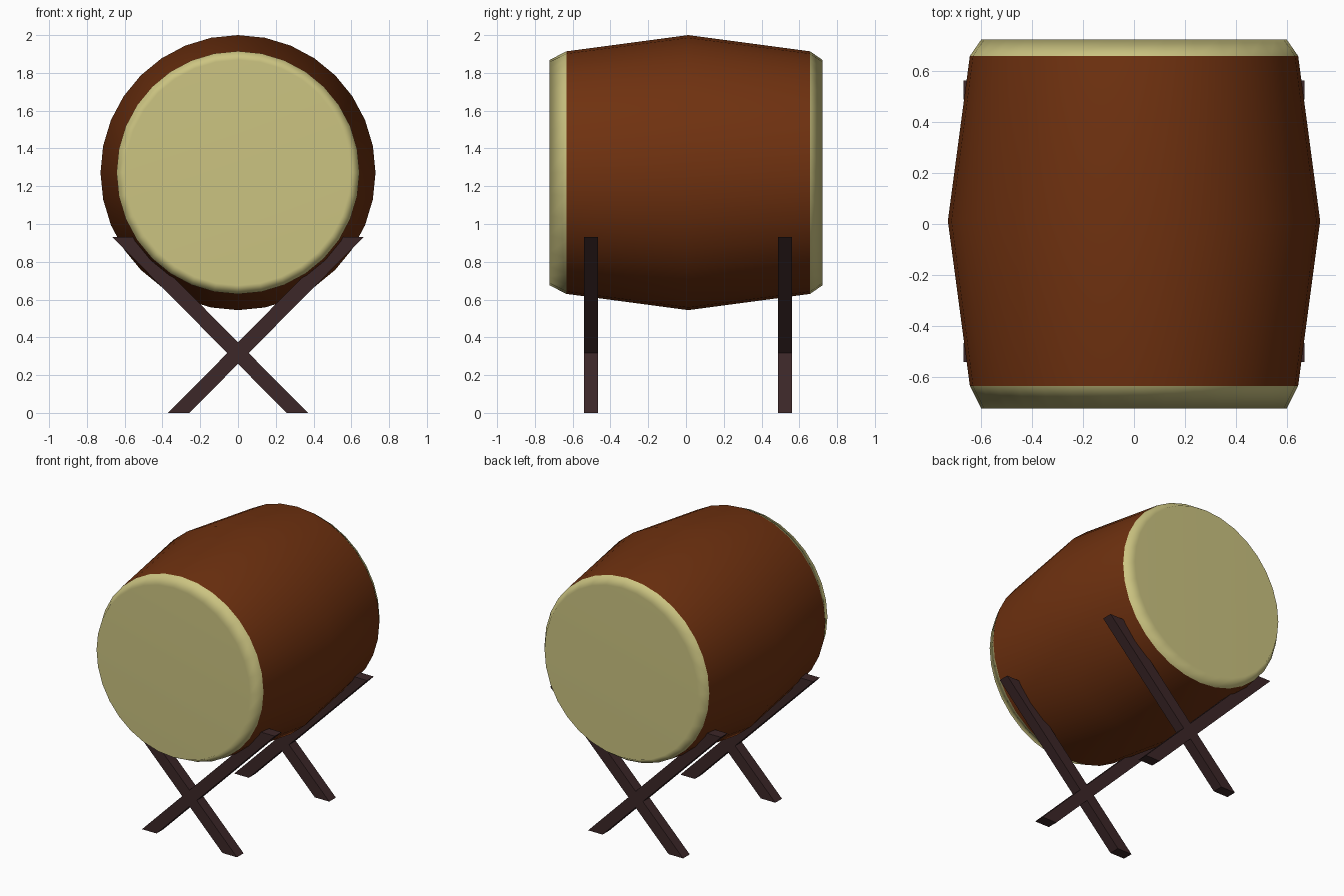
import bpy, bmesh
from math import sin, cos, tau

if "Cube" in bpy.data.objects:
    bpy.data.objects.remove(bpy.data.objects["Cube"], do_unlink=True)

SIDES = 32
AXIS_Z = 1.272


def material(name, rgb):
    m = bpy.data.materials.new(name)
    m.use_nodes = True
    m.diffuse_color = (*rgb, 1)
    m.node_tree.nodes["Principled BSDF"].inputs["Base Color"].default_value = (*rgb, 1)
    return m


brown = material("brown wood", (0.16, 0.031, 0.005))
cream = material("cream skin", (0.6, 0.55, 0.22))
dark = material("dark wood", (0.045, 0.02, 0.021))


def finish(name, bm, mat):
    bmesh.ops.recalc_face_normals(bm, faces=bm.faces[:])
    mesh = bpy.data.meshes.new(name)
    bm.to_mesh(mesh)
    bm.free()
    mesh.materials.append(mat)
    ob = bpy.data.objects.new(name, mesh)
    bpy.context.collection.objects.link(ob)
    return ob


def lathe(name, profile, mat, cap=False):
    """Revolve (y, radius) points around the drum axis, smooth shaded."""
    bm = bmesh.new()
    rings = [[bm.verts.new((r * sin(tau * i / SIDES), y, AXIS_Z + r * cos(tau * i / SIDES)))
              for i in range(SIDES)] for y, r in profile]
    for a, b in zip(rings, rings[1:]):
        for i in range(SIDES):
            j = (i + 1) % SIDES
            bm.faces.new((a[i], a[j], b[j], b[i]))
    if cap:
        bm.faces.new(rings[-1])
    ob = finish(name, bm, mat)
    ob.data.shade_smooth()
    return ob


# Barrel shell, widest at the middle
body = lathe("barrel_body", [(-0.633, 0.642), (0.012, 0.728), (0.657, 0.642)], brown)
# An open shell has no volume, so make its normals face away from the axis
if body.data.polygons[0].normal.z < 0:
    body.data.flip_normals()

# Skins with a bevelled rim; area weighting keeps the flat discs flat
for name, y_rim, y_face in (("front_skin", -0.633, -0.722), ("back_skin", 0.657, 0.722)):
    skin = lathe(name, [(y_rim, 0.642), (y_face, 0.597)], cream, cap=True)
    outward = 1 if y_face > 0 else -1
    if skin.data.polygons[-1].normal.y * outward < 0:
        skin.data.flip_normals()
    skin.modifiers.new("weighted_normals", "WEIGHTED_NORMAL")


# Crossed stand bars, cut level at the floor and at the top
def bar(name, side, y, depth=0.074):
    bm = bmesh.new()
    outline = [(-0.37, 0), (-0.257, 0), (0.666, 0.932), (0.553, 0.932)]
    face = bm.faces.new([bm.verts.new((side * x, y - depth / 2, z)) for x, z in outline])
    ext = bmesh.ops.extrude_face_region(bm, geom=[face], use_keep_orig=True)
    moved = [v for v in ext["geom"] if isinstance(v, bmesh.types.BMVert)]
    bmesh.ops.translate(bm, vec=(0, depth, 0), verts=moved)
    return finish(name, bm, dark)


for end, y in (("front", -0.503), ("back", 0.524)):
    bar(end + "_bar_left", 1, y)
    bar(end + "_bar_right", -1, y)
